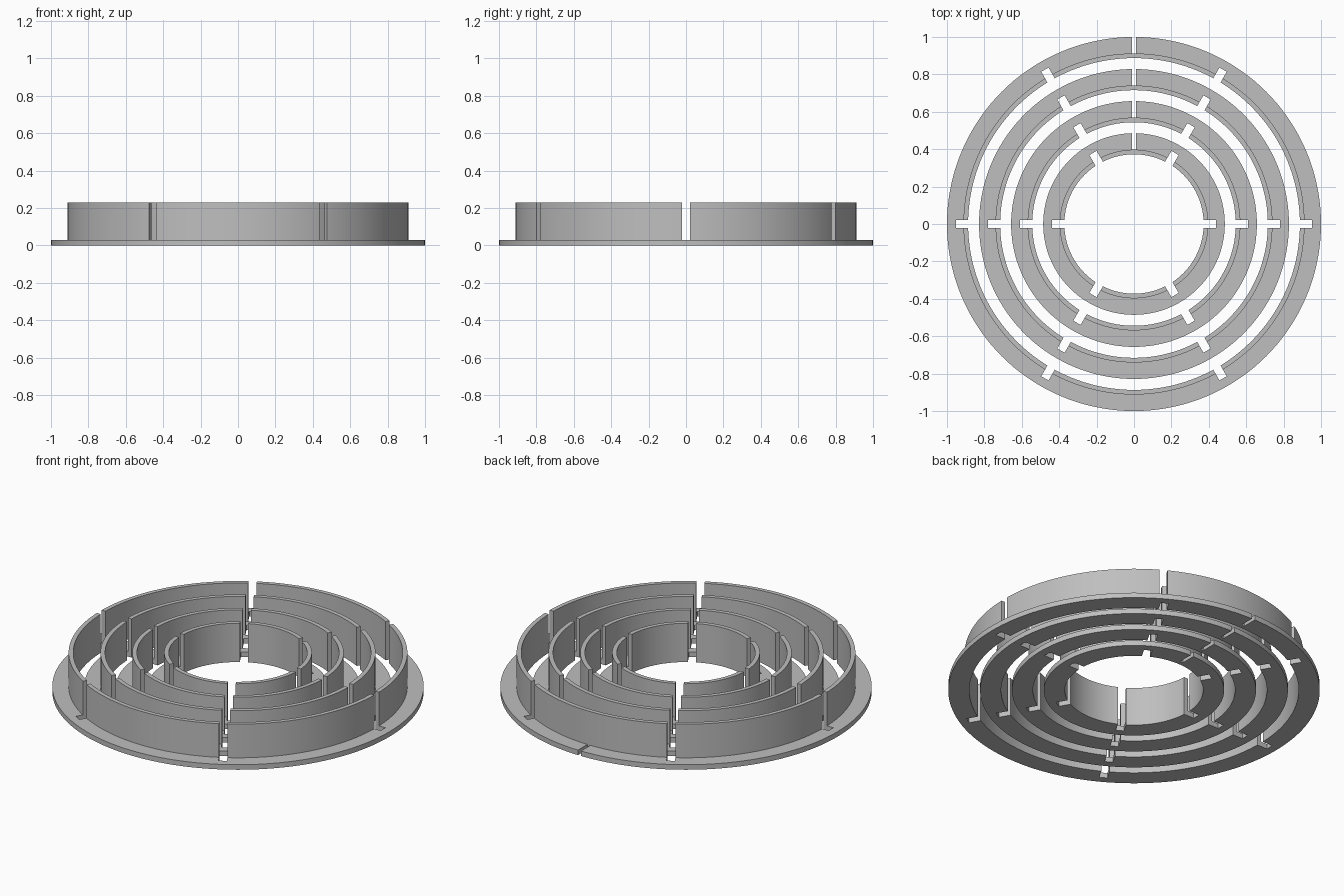
import bpy, bmesh, math
from mathutils import Matrix, Vector

cube = bpy.data.objects.get("Cube")
if cube:
    bpy.data.objects.remove(cube, do_unlink=True)

SEGMENTS = 144
FLANGE_H, HEIGHT = 0.03, 0.23       # flange thickness, total height
WALL_OUT, WALL_IN = 0.088, 0.113    # wall faces, measured inward from the rim
SLOT_END, SLOT_W, SLIT_W = 0.047, 0.045, 0.02

grey = bpy.data.materials.new("plain grey")
grey.use_nodes = True
colour = (0.52, 0.52, 0.52, 1)
grey.diffuse_color = colour
grey.node_tree.nodes["Principled BSDF"].inputs["Base Color"].default_value = colour


def make_object(name, bm):
    bmesh.ops.recalc_face_normals(bm, faces=bm.faces)
    mesh = bpy.data.meshes.new(name)
    bm.to_mesh(mesh)
    bm.free()
    mesh.materials.append(grey)
    obj = bpy.data.objects.new(name, mesh)
    bpy.context.collection.objects.link(obj)
    return obj


def add_radial_box(bm, r0, r1, width, angle):
    """Tall box lying along a radius, used to cut a gap."""
    matrix = (Matrix.Rotation(angle, 4, 'Z')
              @ Matrix.Translation(((r0 + r1) / 2, 0, 0.1))
              @ Matrix.Diagonal((r1 - r0, width, 0.5, 1)))
    bmesh.ops.create_cube(bm, size=1, matrix=matrix)


def angled_ring(name, rim):
    # L-shaped section turned about the vertical axis
    inner, outer = rim - WALL_IN, rim - WALL_OUT
    section = [(inner, 0), (rim, 0), (rim, FLANGE_H),
               (outer, FLANGE_H), (outer, HEIGHT), (inner, HEIGHT)]
    bm = bmesh.new()
    verts = [bm.verts.new((r, 0, z)) for r, z in section]
    edges = [bm.edges.new((verts[i - 1], verts[i])) for i in range(len(verts))]
    bmesh.ops.spin(bm, geom=verts + edges, cent=(0, 0, 0), axis=(0, 0, 1),
                   angle=math.tau, steps=SEGMENTS, use_duplicate=False)
    bmesh.ops.remove_doubles(bm, verts=bm.verts, dist=0.0001)
    ring = make_object(name, bm)

    # Six slots through the wall, one narrow slit through the back flange
    bm = bmesh.new()
    for i in range(6):
        add_radial_box(bm, inner - 0.04, rim - SLOT_END, SLOT_W, i * math.pi / 3)
    add_radial_box(bm, outer + 0.0005, rim + 0.05, SLIT_W, math.pi / 2)
    cutter = make_object(name + "_cutter", bm)
    cutter.hide_render = True

    cut = ring.modifiers.new("gaps", 'BOOLEAN')
    cut.operation = 'DIFFERENCE'
    cut.solver = 'EXACT'
    cut.object = cutter

    bpy.ops.object.select_all(action='DESELECT')
    ring.select_set(True)
    bpy.context.view_layer.objects.active = ring
    bpy.ops.object.modifier_apply(modifier=cut.name)
    bpy.data.objects.remove(cutter, do_unlink=True)
    bpy.ops.object.shade_smooth_by_angle(angle=math.radians(30))


# Four nested rings, evenly stepped
for number, label in enumerate(("outer", "second", "third", "inner")):
    angled_ring(label + "_ring", 1.0 - number * 0.1715)
